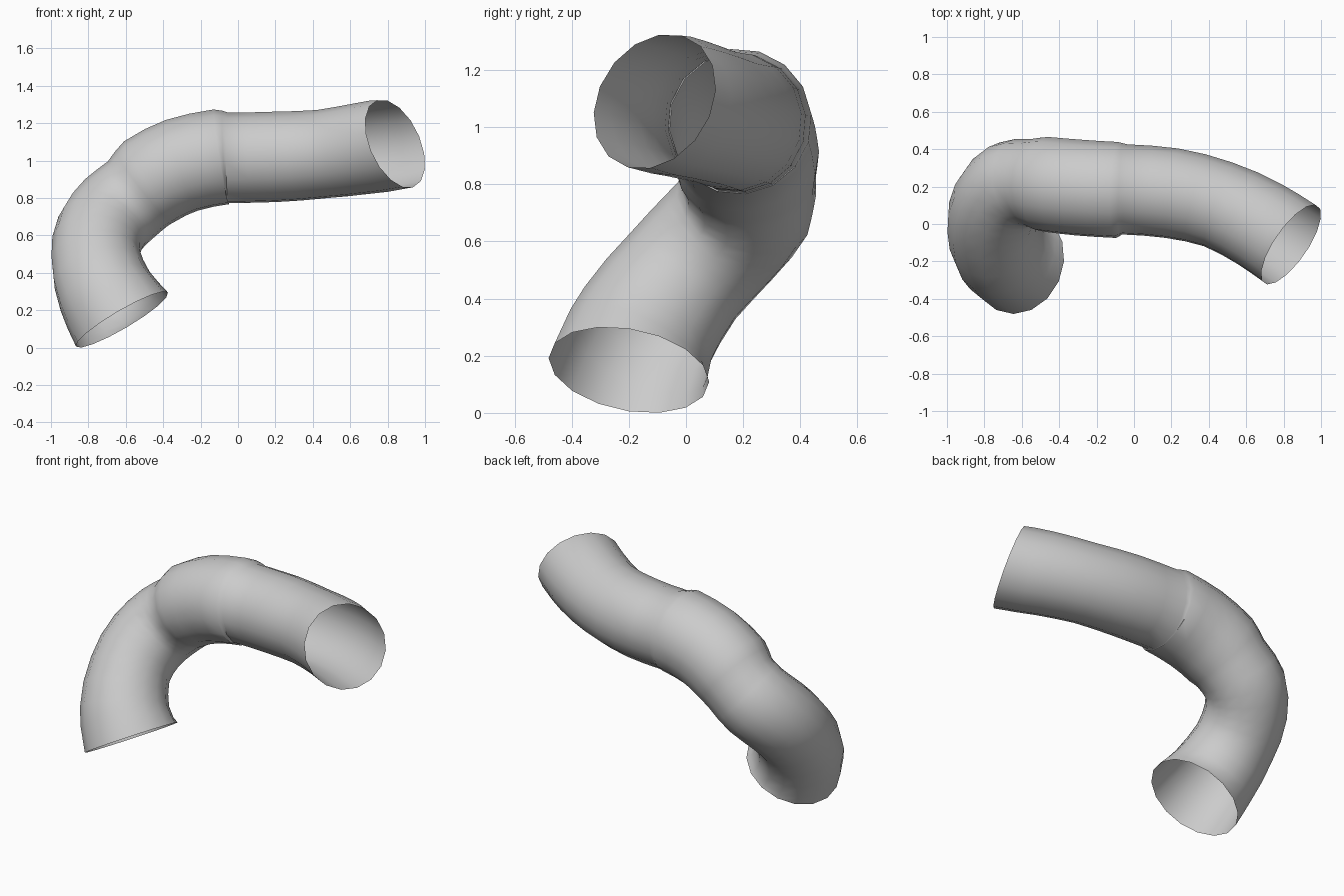
import bpy
import bmesh
import math
from mathutils import Vector

SIDES = 16
STEPS = 2

default_cube = bpy.data.objects.get("Cube")
if default_cube:
    bpy.data.objects.remove(default_cube, do_unlink=True)

# Hose path stations: x, y, z, radius (raised lips where sections overlap)
STATIONS = [
    (-0.62, -0.20, 0.15, 0.285),
    (-0.71, -0.14, 0.30, 0.26),
    (-0.76, -0.01, 0.48, 0.24),
    (-0.735, 0.12, 0.62, 0.24),
    (-0.65, 0.21, 0.73, 0.24),
    (-0.54, 0.22, 0.82, 0.235),
    (-0.47, 0.212, 0.89, 0.255),
    (-0.30, 0.195, 0.975, 0.258),
    (-0.09, 0.182, 1.02, 0.258),
    (-0.05, 0.185, 1.015, 0.243),
    (0.20, 0.165, 1.02, 0.243),
    (0.45, 0.105, 1.035, 0.238),
    (0.67, 0.0, 1.065, 0.246),
    (0.84, -0.11, 1.09, 0.252),
]
START_DIRECTION = Vector((-0.5, 0.17, 0.85)).normalized()
END_DIRECTION = Vector((0.77, -0.53, 0.35)).normalized()


def flat_material(name, colour):
    material = bpy.data.materials.new(name)
    material.use_nodes = True
    material.diffuse_color = colour
    for node in material.node_tree.nodes:
        if node.type == 'BSDF_PRINCIPLED':
            node.inputs["Base Color"].default_value = colour
            node.inputs["Roughness"].default_value = 0.8
    return material


def smooth_path(stations, steps):
    """Spline through the centres, with the radius blended evenly."""
    points = [Vector(s[:3]) for s in stations]
    radii = [s[3] for s in stations]
    last = len(points) - 1
    path = []
    for i in range(last):
        a, b = points[i], points[i + 1]
        before = points[i - 1] if i else a
        after = points[min(i + 2, last)]
        span = (b - a).length
        ta = (b - before).normalized() * span
        tb = (after - a).normalized() * span
        for k in range(steps):
            t = k / steps
            h = t * t * (3 - 2 * t)
            centre = a.lerp(b, h) + ta * t * (1 - t) ** 2 - tb * t * t * (1 - t)
            path.append((centre, radii[i] + (radii[i + 1] - radii[i]) * t))
    path.append((points[last], radii[last]))
    return path


def build_hose(name, path, material):
    """Loft an open tube, carrying the ring orientation along the path."""
    bm = bmesh.new()
    across = Vector((0, 1, 0))
    previous = None
    for i, (centre, radius) in enumerate(path):
        if i == 0:
            tangent = START_DIRECTION
        elif i == len(path) - 1:
            tangent = END_DIRECTION
        else:
            low, high = max(i - 2, 0), min(i + 2, len(path) - 1)
            tangent = (path[high][0] - path[low][0]).normalized()
        across = (across - tangent * across.dot(tangent)).normalized()
        up = tangent.cross(across)
        ring = []
        for k in range(SIDES):
            angle = math.tau * k / SIDES
            offset = across * math.cos(angle) + up * math.sin(angle)
            ring.append(bm.verts.new(centre + offset * radius))
        if previous:
            for k in range(SIDES):
                n = (k + 1) % SIDES
                bm.faces.new((previous[k], previous[n], ring[n], ring[k]))
        previous = ring
    mesh = bpy.data.meshes.new(name)
    bm.to_mesh(mesh)
    bm.free()
    mesh.materials.append(material)
    hose = bpy.data.objects.new(name, mesh)
    bpy.context.collection.objects.link(hose)
    return hose


# Curved open hose
grey = flat_material("light grey", (0.6, 0.6, 0.6, 1.0))
hose = build_hose("curved_hose", smooth_path(STATIONS, STEPS), grey)
bpy.ops.object.select_all(action='DESELECT')
hose.select_set(True)
bpy.context.view_layer.objects.active = hose
bpy.ops.object.shade_smooth_by_angle(angle=math.radians(35))
